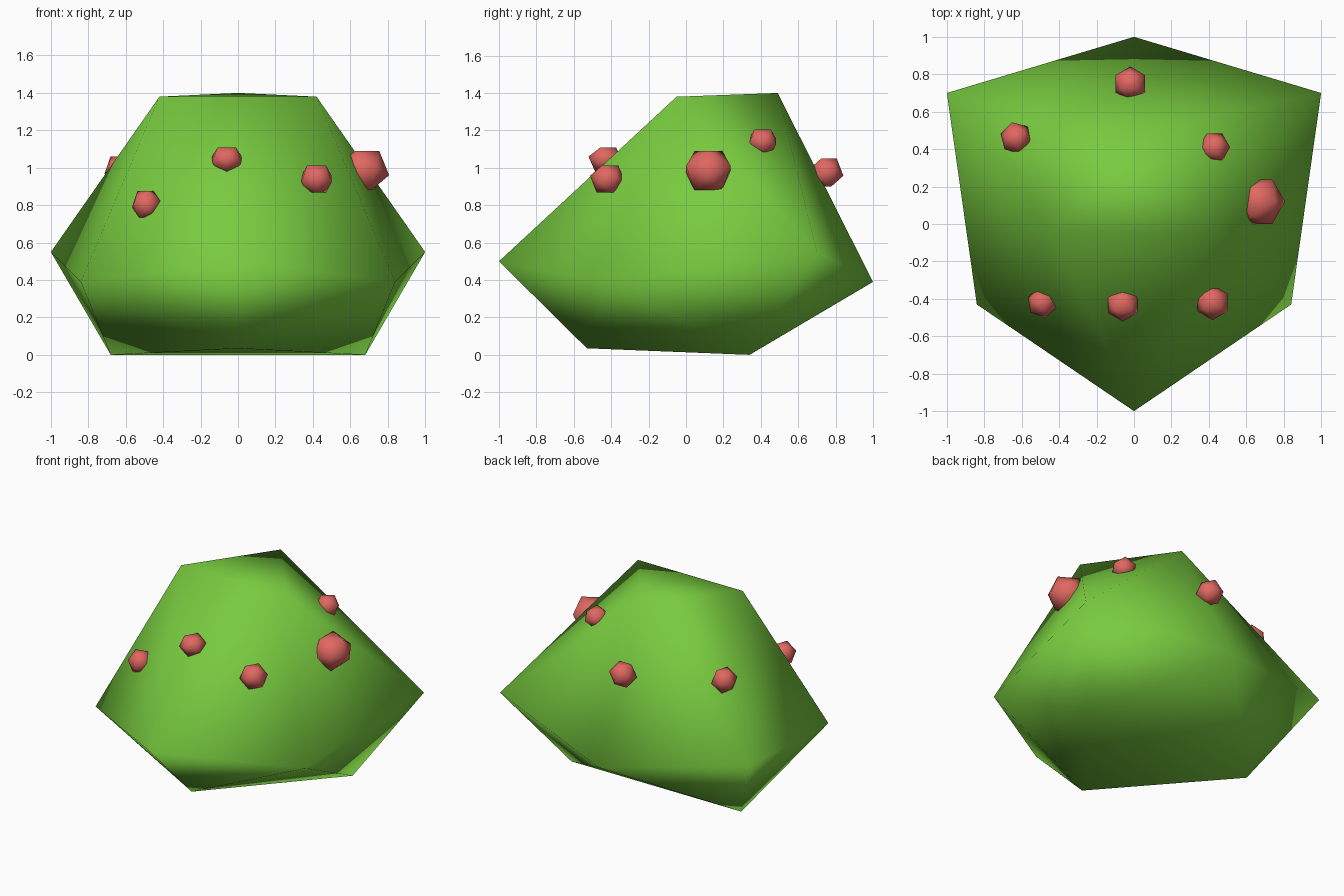
import bpy, bmesh
from math import radians
from mathutils import Matrix, Vector

if "Cube" in bpy.data.objects:
    bpy.data.objects.remove(bpy.data.objects["Cube"])

# Right half of a twelve-point faceted ball (unit half-width), mirrored in x
HALF = [(0.42, -0.05, 1.38), (0, 0.49, 1.40),      # top triangle
        (1.00, 0.70, 0.55), (0, -1.00, 0.50),      # upper belt
        (0.84, -0.43, 0.39), (0, 1.00, 0.39),      # lower belt
        (0.68, 0.34, 0.00), (0, -0.53, 0.035)]     # base triangle


def material(name, color):
    m = bpy.data.materials.new(name)
    m.diffuse_color = (*color, 1)
    m.use_nodes = True
    m.node_tree.nodes["Principled BSDF"].inputs["Base Color"].default_value = m.diffuse_color
    return m


def finish(name, bm, mat):
    """Smooth-shade with area-weighted vertex normals and add to the scene."""
    bmesh.ops.recalc_face_normals(bm, faces=bm.faces[:])
    bm.verts.index_update()
    for f in bm.faces:
        f.smooth = True
    normals = [sum((f.normal * f.calc_area() for f in v.link_faces),
                   Vector()).normalized() for v in bm.verts]
    me = bpy.data.meshes.new(name)
    bm.to_mesh(me)
    bm.free()
    me.normals_split_custom_set_from_vertices(normals)
    me.materials.append(mat)
    bpy.context.collection.objects.link(bpy.data.objects.new(name, me))


# Bush body
bm = bmesh.new()
for x, y, z in HALF:
    for sx in ((1, -1) if x else (1,)):
        bm.verts.new((sx * x, y, z))
bmesh.ops.convex_hull(bm, input=bm.verts[:])
finish("bush", bm, material("leaf_green", (0.188, 0.597, 0.05)))

# Berries half sunk into the upper surface: centre, radius, half-height, yaw
red = material("berry_red", (0.75, 0.136, 0.119))
BERRIES = [((-0.49, -0.42, 0.805), 0.083, 0.070, 40),
           ((-0.06, -0.43, 1.045), 0.093, 0.064, 90),
           ((0.42, -0.42, 0.94), 0.095, 0.073, 90),
           ((0.67, 0.12, 0.985), 0.140, 0.105, 0),
           ((0.43, 0.41, 1.14), 0.085, 0.064, 60),
           ((-0.02, 0.75, 0.975), 0.093, 0.074, 90),
           ((-0.63, 0.46, 0.985), 0.088, 0.074, 45)]
for i, (pos, r, h, yaw) in enumerate(BERRIES, 1):
    bm = bmesh.new()
    # Icosahedron turned so a triangle lies flat on top
    bmesh.ops.create_icosphere(
        bm, subdivisions=1, radius=1,
        matrix=Matrix.Translation(pos) @ Matrix.Rotation(radians(yaw), 4, 'Z')
        @ Matrix.Diagonal((r, r, h / 0.795, 1))
        @ Matrix.Rotation(radians(37.38), 4, 'Y'))
    finish(f"berry_{i}", bm, red)
